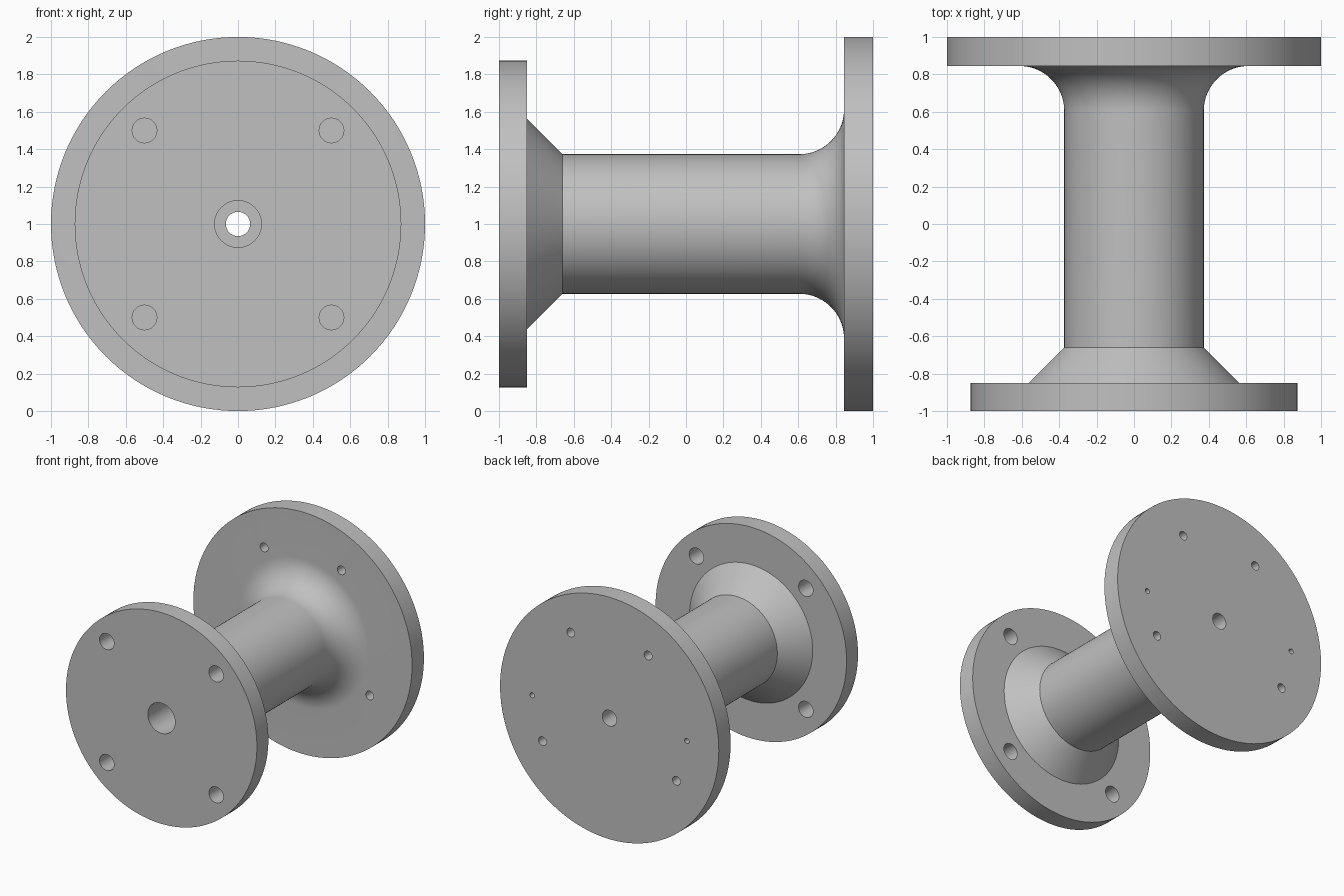
import bpy
import bmesh
from math import sin, cos, pi, radians
from mathutils import Matrix, Vector

SEGMENTS = 128
AXIS_Z = 1.0      # height of the turning axis
BOLT_R = 0.707    # bolt circle radius

old = bpy.data.objects.get("Cube")
if old:
    bpy.data.objects.remove(old, do_unlink=True)

# Single grey material
grey = bpy.data.materials.new("machined_grey")
grey.use_nodes = True
colour = (0.53, 0.53, 0.53, 1.0)
grey.diffuse_color = colour
grey.node_tree.nodes["Principled BSDF"].inputs["Base Color"].default_value = colour


def add_object(name, bm):
    bmesh.ops.recalc_face_normals(bm, faces=bm.faces)
    mesh = bpy.data.meshes.new(name)
    bm.to_mesh(mesh)
    bm.free()
    mesh.materials.append(grey)
    obj = bpy.data.objects.new(name, mesh)
    bpy.context.collection.objects.link(obj)
    return obj


def lathe(name, profile):
    """Turn a closed (radius, y) profile around the y axis."""
    bm = bmesh.new()
    verts = [bm.verts.new((r, y, AXIS_Z)) for r, y in profile]
    edges = [bm.edges.new((a, b)) for a, b in zip(verts, verts[1:] + verts[:1])]
    bmesh.ops.spin(bm, geom=verts + edges, cent=(0, 0, AXIS_Z), axis=(0, 1, 0),
                   angle=2 * pi, steps=SEGMENTS, use_duplicate=False)
    bmesh.ops.remove_doubles(bm, verts=bm.verts, dist=1e-4)
    return add_object(name, bm)


def add_drill(bm, angle, radius, y0, y1):
    """Cylinder along y on the bolt circle."""
    centre = Vector((BOLT_R * cos(radians(angle)), (y0 + y1) / 2,
                     AXIS_Z + BOLT_R * sin(radians(angle))))
    bmesh.ops.create_cone(bm, cap_ends=True, segments=32, radius1=radius,
                          radius2=radius, depth=y1 - y0,
                          matrix=Matrix.Translation(centre) @ Matrix.Rotation(pi / 2, 4, 'X'))


# Front flange, chamfered collar, barrel, fillet, rear flange, stepped bore
FILLET = 0.24
fillet = [(0.373 + FILLET * (1 - cos(t)), 0.845 - FILLET * (1 - sin(t)))
          for t in (i * pi / 40 for i in range(21))]
profile = [(0.125, -1), (0.873, -1), (0.873, -0.85), (0.563, -0.85), (0.373, -0.66)]
profile += fillet
profile += [(1, 0.845), (1, 1), (0.065, 1), (0.065, 0.845), (0.125, 0.845)]
spool = lathe("flanged_spool", profile)

# Bolt holes: front flange, rear flange, and shallow dowel holes at the back
drills = bmesh.new()
for a in (45, 135, 225, 315):
    add_drill(drills, a, 0.066, -1.05, -0.8)
for a in (60, 120, 210, 330):
    add_drill(drills, a, 0.036, 0.8, 1.05)
for a in (0, 180):
    add_drill(drills, a, 0.021, 0.92, 1.05)
cutter = add_object("hole_cutter", drills)
cutter.hide_render = True

bpy.ops.object.select_all(action='DESELECT')
spool.select_set(True)
bpy.context.view_layer.objects.active = spool
mod = spool.modifiers.new("holes", 'BOOLEAN')
mod.operation = 'DIFFERENCE'
mod.solver = 'EXACT'
mod.object = cutter
bpy.ops.object.modifier_apply(modifier=mod.name)
bpy.data.objects.remove(cutter, do_unlink=True)

bpy.ops.object.shade_smooth_by_angle(angle=radians(30))
